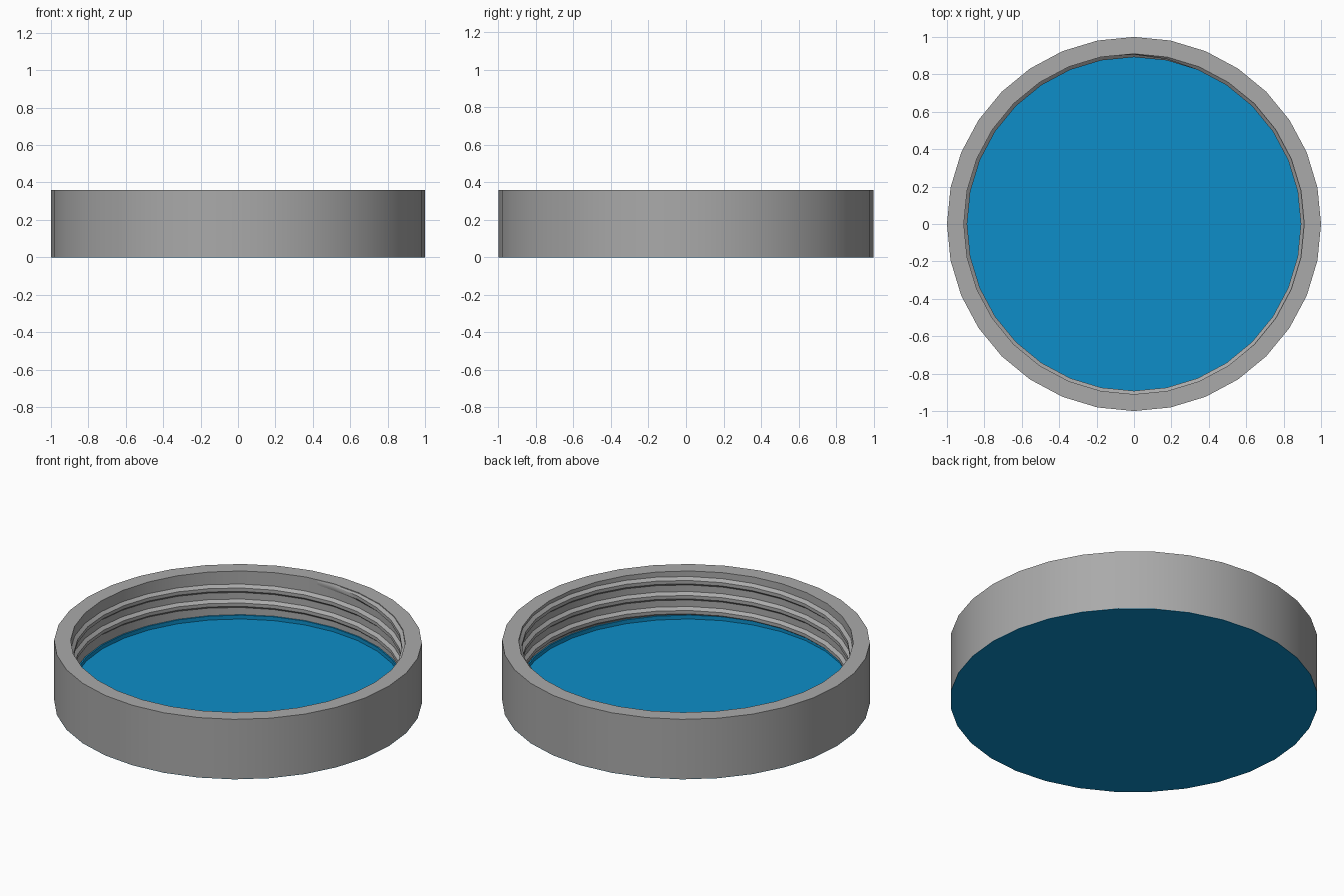
import bpy, bmesh, math

if "Cube" in bpy.data.objects:
    bpy.data.objects.remove(bpy.data.objects["Cube"])

SIDES = 32      # facets around the lid
HEIGHT = 0.36


def material(name, color):
    m = bpy.data.materials.new(name)
    m.diffuse_color = (*color, 1.0)
    m.use_nodes = True
    m.node_tree.nodes["Principled BSDF"].inputs["Base Color"].default_value = m.diffuse_color
    return m


def finish(bm, name, mat):
    bmesh.ops.remove_doubles(bm, verts=bm.verts, dist=1e-5)
    bmesh.ops.recalc_face_normals(bm, faces=bm.faces)
    mesh = bpy.data.meshes.new(name)
    bm.to_mesh(mesh)
    bm.free()
    mesh.materials.append(mat)
    obj = bpy.data.objects.new(name, mesh)
    bpy.context.collection.objects.link(obj)
    bpy.ops.object.select_all(action='DESELECT')
    obj.select_set(True)
    bpy.context.view_layer.objects.active = obj
    bpy.ops.object.shade_smooth_by_angle(angle=math.radians(30))
    return obj


def lathe(name, profile, mat, closed):
    """Revolve an (r, z) profile around the z axis."""
    bm = bmesh.new()
    verts = [bm.verts.new((r, 0, z)) for r, z in profile]
    pairs = list(zip(verts, verts[1:]))
    if closed:
        pairs.append((verts[-1], verts[0]))
    edges = [bm.edges.new(p) for p in pairs]
    bmesh.ops.spin(bm, geom=verts + edges, cent=(0, 0, 0), axis=(0, 0, 1),
                   angle=math.tau, steps=SIDES)
    return finish(bm, name, mat)


grey = material("grey plastic", (0.40, 0.40, 0.40))
blue = material("blue liner", (0.004, 0.27, 0.58))

# Outer wall of the lid
lathe("lid_wall", [(1.0, 0.002), (1.0, HEIGHT), (0.91, HEIGHT), (0.91, 0.002)], grey, True)

# Blue base: underside to the outer edge, raised floor with a short lip inside
lathe("lid_base", [(0, 0), (1.0, 0), (1.0, 0.002), (0.907, 0.002), (0.907, 0.10),
                   (0.899, 0.10), (0.899, 0.077), (0, 0.077)], blue, False)

# Screw thread: ridge climbing the inner wall, fading out at both ends
PITCH, TURNS, START = 0.09, 2.75, 17
steps = int(SIDES * TURNS)
bm = bmesh.new()
rings = []
for i in range(steps + 1):
    a = math.tau * (START + i) / SIDES
    z = 0.093 + PITCH * i / SIDES
    fade = min(1.0, i / 3, (steps - i) / 3)
    ring = []
    for r, dz in ((0.913, -0.028), (0.892, -0.010), (0.892, 0.010), (0.913, 0.028)):
        r = 0.913 + (r - 0.913) * fade
        ring.append(bm.verts.new((r * math.cos(a), r * math.sin(a), min(z + dz, HEIGHT - 0.002))))
    rings.append(ring)
for a, b in zip(rings, rings[1:]):
    for k in range(4):
        j = (k + 1) % 4
        bm.faces.new((a[k], a[j], b[j], b[k]))
bm.faces.new(rings[0])
bm.faces.new(rings[-1])
finish(bm, "screw_thread", grey)
